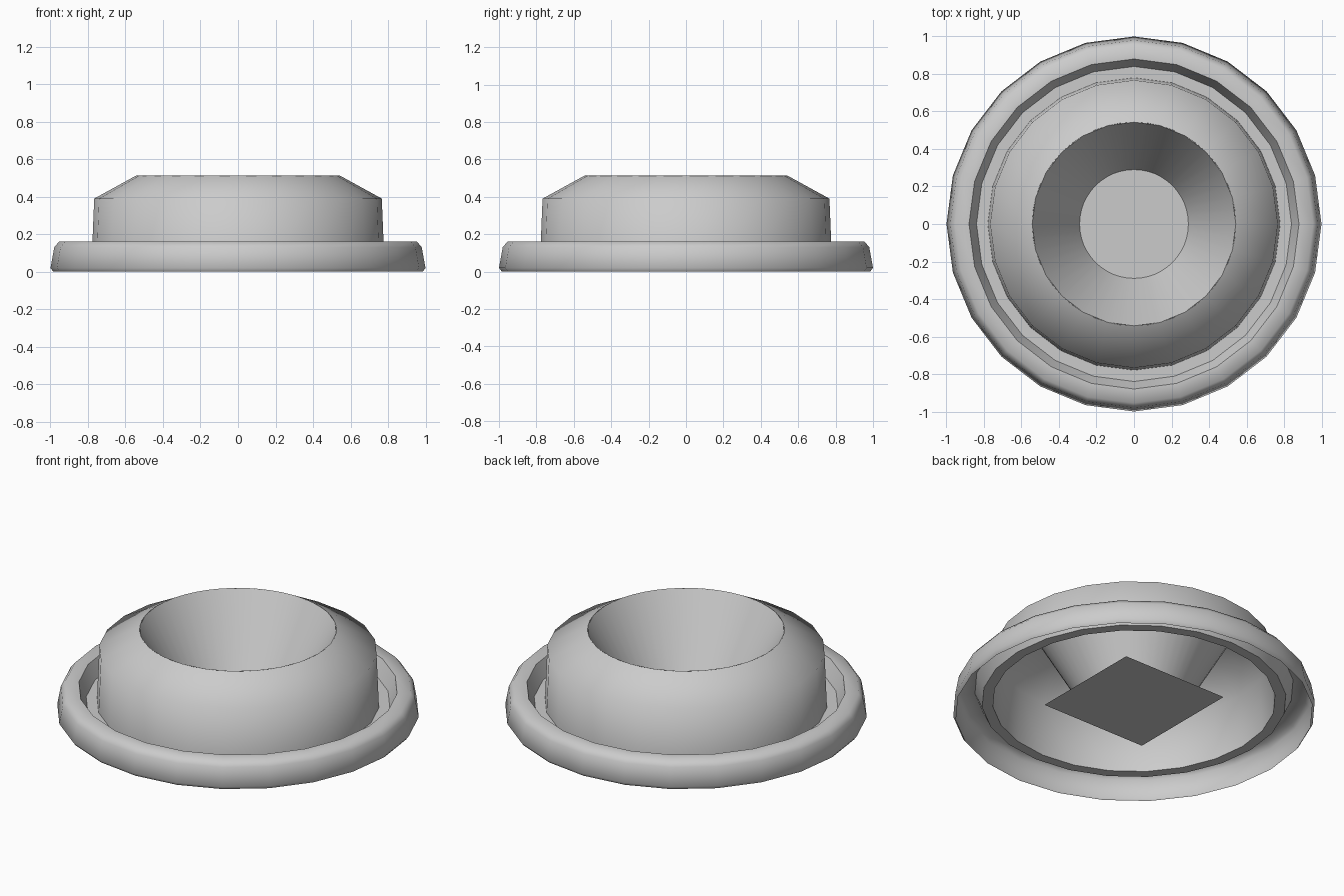
import bpy, bmesh, math

cube = bpy.data.objects.get("Cube")
if cube:
    bpy.data.objects.remove(cube, do_unlink=True)

grey = bpy.data.materials.new("plain grey")
grey.use_nodes = True
colour = (0.6, 0.6, 0.6, 1)
grey.diffuse_color = colour
grey.node_tree.nodes["Principled BSDF"].inputs["Base Color"].default_value = colour


def add_object(name, bm, smooth):
    mesh = bpy.data.meshes.new(name)
    bm.to_mesh(mesh)
    bm.free()
    mesh.materials.append(grey)
    ob = bpy.data.objects.new(name, mesh)
    bpy.context.collection.objects.link(ob)
    if smooth:
        bpy.ops.object.select_all(action='DESELECT')
        ob.select_set(True)
        bpy.context.view_layer.objects.active = ob
        bpy.ops.object.shade_smooth_by_angle(angle=math.radians(63))
    return ob


def lathe(name, profile, sides):
    """Turn an open (radius, height) profile, listed from outside in, about z."""
    bm = bmesh.new()
    rings = []
    for radius, z in profile:
        angles = [math.tau * i / sides for i in range(sides)]
        rings.append([bm.verts.new((radius * math.cos(a), radius * math.sin(a), z))
                      for a in angles])
    for low, high in zip(rings, rings[1:]):
        for i in range(sides):
            j = (i + 1) % sides
            bm.faces.new((low[i], low[j], high[j], high[i]))
    return add_object(name, bm, True)


# Outer flange, rolling over its rim and down into the gutter
flange = [(0.985, 0), (1.0, 0.02), (0.98, 0.13), (0.955, 0.16), (0.88, 0.16),
          (0.84, 0.07), (0.78, 0.07)]
# Raised body with a sloping shoulder
body = [(0.78, 0.07), (0.767, 0.39), (0.543, 0.513)]
lathe("flange_and_body", flange + body[1:], 24)

# Conical well in the middle
lathe("funnel", [(0.543, 0.513), (0.29, 0.07)], 48)

# Square plate closing the well
bm = bmesh.new()
bmesh.ops.create_grid(bm, x_segments=1, y_segments=1, size=0.35)
bmesh.ops.translate(bm, verts=bm.verts, vec=(0, 0, 0.07))
add_object("bottom_plate", bm, False)
